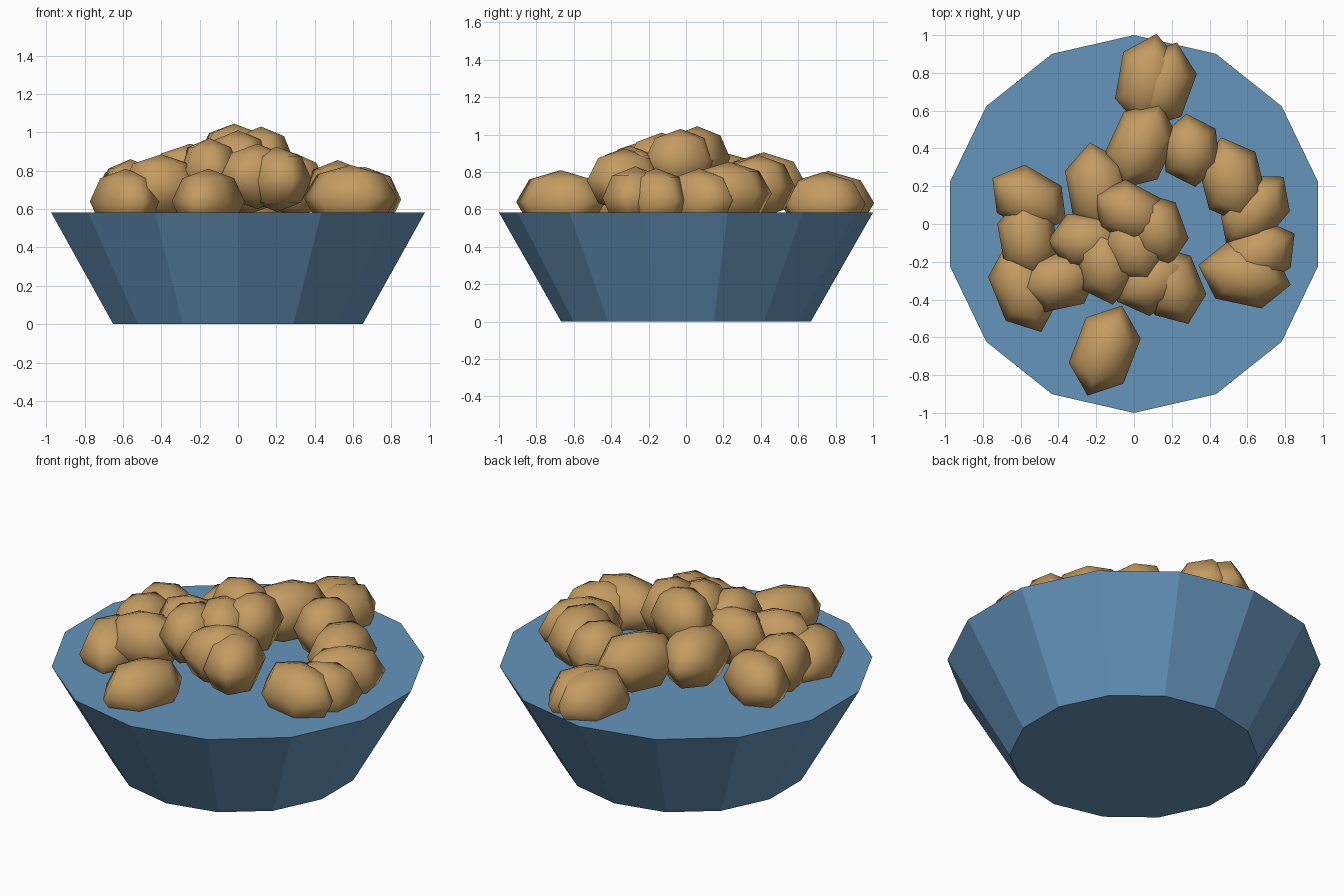
import bpy
import math


def material(name, color):
    m = bpy.data.materials.new(name)
    m.diffuse_color = color
    return m


blue = material("blue_glaze", (0.13, 0.30, 0.50, 1))
tan = material("potato_skin", (0.55, 0.33, 0.12, 1))

# Bowl: flat-sided 14-gon, filled at the rim
H = 0.583
bpy.ops.mesh.primitive_cone_add(vertices=14, radius1=0.667, radius2=1.0,
                                depth=H, location=(0, 0, H / 2))
bowl = bpy.context.object
bowl.name = "bowl"
bowl.data.materials.append(blue)

# Potatoes: x, y, z, long-axis angle, half width, half length
potatoes = [
    # bottom layer
    (-0.155, -0.67, 0.64, 69, 0.179, 0.255),
    (0.075, 0.76, 0.635, 80, 0.18, 0.25),
    (0.145, 0.735, 0.63, 70, 0.18, 0.24),
    (-0.555, 0.13, 0.67, 150, 0.17, 0.225),
    (-0.56, -0.08, 0.69, 100, 0.17, 0.22),
    (-0.585, -0.34, 0.64, 112, 0.175, 0.25),
    (0.52, 0.23, 0.685, 104, 0.18, 0.235),
    (0.64, 0.07, 0.65, 50, 0.165, 0.235),
    (0.66, -0.16, 0.65, 30, 0.17, 0.22),
    (0.585, -0.27, 0.66, 168, 0.178, 0.25),
    # middle layer
    (0.035, 0.415, 0.735, 65, 0.18, 0.25),
    (0.30, 0.39, 0.72, 97, 0.167, 0.195),
    (-0.19, 0.185, 0.74, 100, 0.18, 0.25),
    (-0.40, -0.30, 0.715, 12, 0.17, 0.215),
    (-0.25, -0.09, 0.77, 0, 0.165, 0.21),
    (-0.15, -0.22, 0.80, 100, 0.165, 0.21),
    (0.205, -0.325, 0.755, 112, 0.17, 0.22),
    (0.10, -0.30, 0.77, 30, 0.175, 0.22),
    # top of the heap
    (-0.02, 0.06, 0.875, 152, 0.165, 0.21),
    (0.12, -0.03, 0.86, 110, 0.165, 0.205),
    (0.00, -0.13, 0.84, 115, 0.165, 0.21),
]
for i, (x, y, z, ang, w, l) in enumerate(potatoes):
    bpy.ops.mesh.primitive_uv_sphere_add(
        segments=6, ring_count=4, radius=1, location=(x, y, z),
        rotation=(0, 0, math.radians(ang - 90)))
    p = bpy.context.object
    p.name = f"potato_{i + 1}"
    p.scale = (w, l, 0.17)
    p.data.materials.append(tan)
    bpy.ops.object.shade_smooth()
